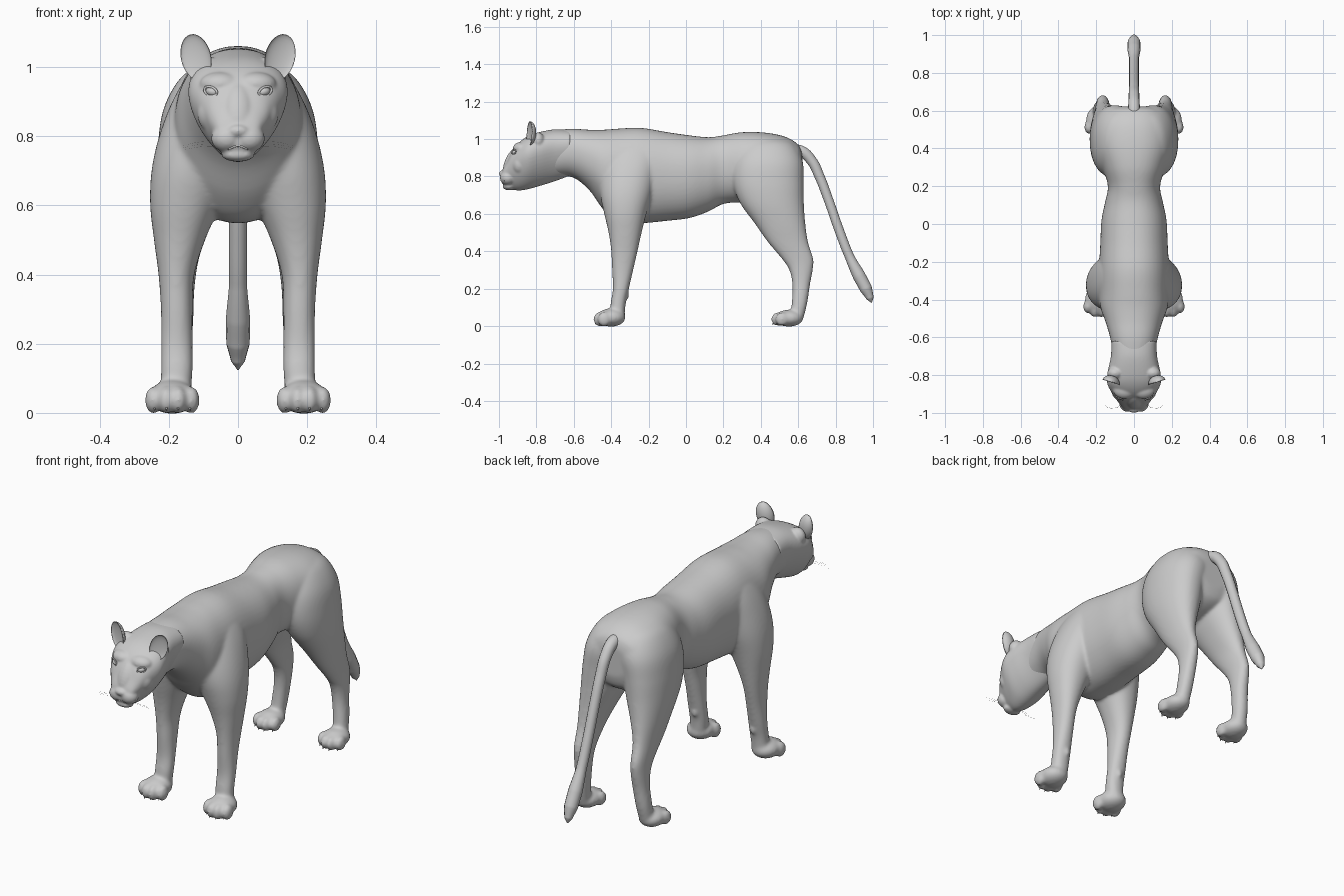
import bpy, bmesh, math
from mathutils import Matrix, Vector

old = bpy.data.objects.get("Cube")
if old:
    bpy.data.objects.remove(old)

grey = bpy.data.materials.new("plain_grey")
grey.use_nodes = True
shade = (0.6, 0.6, 0.6, 1)
grey.diffuse_color = shade
grey.node_tree.nodes["Principled BSDF"].inputs["Base Color"].default_value = shade


def spline(rows, steps=5):
    """Catmull-Rom interpolation through rows of numbers."""
    out = []
    for i in range(len(rows) - 1):
        quad = [rows[max(i - 1, 0)], rows[i], rows[i + 1], rows[min(i + 2, len(rows) - 1)]]
        for s in range(steps):
            t = s / steps
            out.append([b + 0.5 * t * (c - a + t * (2*a - 5*b + 4*c - d + t * (3*(b - c) + d - a)))
                        for a, b, c, d in zip(*quad)])
    return out + [list(rows[-1])]


def power(v, e):
    return math.copysign(abs(v) ** e, v)


def loft(bm, rows, place, taper=0.0, roundness=0.92, sides=48):
    """Rows of (position, min a, max a, min b, max b) become a closed skin."""
    rings = []
    for pos, a0, a1, b0, b1 in spline(rows):
        ring = []
        for k in range(sides):
            ang = math.tau * k / sides
            u, v = power(math.cos(ang), roundness), power(math.sin(ang), roundness)
            a = (a0 + a1) / 2 + (a1 - a0) / 2 * u * (1 + taper * v)
            ring.append(bm.verts.new(place(pos, a, (b0 + b1) / 2 + (b1 - b0) / 2 * v)))
        rings.append(ring)
    for r, q in zip(rings, rings[1:]):
        for k in range(sides):
            n = (k + 1) % sides
            bm.faces.new((r[k], r[n], q[n], q[k]))
    bm.faces.new(rings[0][::-1])
    bm.faces.new(rings[-1])


def ball(bm, centre, radii, turn=(0, 0, 0)):
    m = Matrix.Translation(centre)
    for ang, axis in zip(turn, "XYZ"):
        m = m @ Matrix.Rotation(math.radians(ang), 4, axis)
    m = m @ Matrix.Diagonal((*radii, 1))
    return bmesh.ops.create_uvsphere(bm, u_segments=24, v_segments=14, radius=1, matrix=m)["verts"]


def finish(name, bm, voxel=0, smooth=0):
    bmesh.ops.recalc_face_normals(bm, faces=bm.faces)
    mesh = bpy.data.meshes.new(name)
    bm.to_mesh(mesh)
    bm.free()
    mesh.materials.append(grey)
    for p in mesh.polygons:
        p.use_smooth = True
    ob = bpy.data.objects.new(name, mesh)
    bpy.context.collection.objects.link(ob)
    if voxel:
        mod = ob.modifiers.new("Blend", "REMESH")
        mod.mode, mod.voxel_size, mod.use_smooth_shade = "VOXEL", voxel, True
        mod = ob.modifiers.new("Soften", "SMOOTH")
        mod.factor, mod.iterations = 0.5, smooth


def tube(name, pts, depth):
    """Points of (x, y, z, relative radius)."""
    cu = bpy.data.curves.new(name, "CURVE")
    cu.dimensions, cu.bevel_depth, cu.bevel_resolution = "3D", depth, 5
    cu.use_fill_caps = True
    sp = cu.splines.new("BEZIER")
    sp.bezier_points.add(len(pts) - 1)
    for bp, (x, y, z, r) in zip(sp.bezier_points, pts):
        bp.co, bp.radius = (x, y, z), r
        bp.handle_left_type = bp.handle_right_type = "AUTO"
    cu.materials.append(grey)
    bpy.context.collection.objects.link(bpy.data.objects.new(name, cu))


def along_y(pos, a, b):
    return (a, pos, b)


def symmetric(rows):
    return [(y, -w, w, z0, z1) for y, w, z0, z1 in rows]


# Torso and neck: y, half width, bottom, top
torso = symmetric([
    (-.76, .1, .79, 1.04), (-.62, .122, .8, 1.055), (-.52, .15, .73, 1.05),
    (-.44, .178, .62, 1.05), (-.36, .185, .555, 1.056), (-.24, .185, .55, 1.06),
    (-.1, .178, .563, 1.037), (.02, .172, .578, 1.02), (.12, .152, .613, 1.01),
    (.2, .138, .653, 1.02), (.3, .165, .66, 1.037), (.42, .2, .64, 1.035),
    (.53, .19, .66, 1.013), (.6, .15, .7, .97), (.622, .09, .76, .92)])
# Legs: z, inner x, outer x, front y, back y
foreleg = [
    (.03, .14, .225, -.41, -.33), (.12, .131, .223, -.403, -.322), (.2, .131, .223, -.391, -.305),
    (.3, .131, .223, -.395, -.282), (.4, .126, .23, -.4, -.259), (.5, .095, .243, -.414, -.237),
    (.6, .05, .254, -.437, -.212), (.7, 0, .25, -.458, -.18), (.8, -.05, .228, -.463, -.15),
    (.9, -.08, .19, -.45, -.12), (.98, -.08, .14, -.41, -.13), (1.03, -.06, .07, -.37, -.17)]
hindleg = [
    (.03, .15, .22, .55, .625), (.12, .142, .217, .565, .648), (.22, .132, .207, .569, .663),
    (.3, .128, .204, .552, .678), (.36, .126, .205, .512, .681), (.45, .112, .213, .437, .653),
    (.55, .075, .225, .367, .638), (.66, .03, .234, .288, .63), (.77, 0, .232, .25, .628),
    (.88, -.04, .215, .25, .625), (.97, -.06, .165, .29, .585), (1.01, -.06, .1, .34, .52)]

body = bmesh.new()
loft(body, torso, along_y, taper=0.05)
for side in (1, -1):
    for leg, px, py, size in ((foreleg, .19, -.4, 1), (hindleg, .19, .55, .92)):
        loft(body, leg, lambda z, x, y: (side * x, y, z))
        # Paw with four toes
        ball(body, (side * px, py, .046 * size), (.07 * size, .077, .049 * size))
        for toe in range(4):
            off = toe - 1.5
            reach = .062 - .011 * off * off
            ball(body, (side * (px + off * .037 * size), py - reach, .037),
                 (.024 * size, .036, .04 * size))
    # Wrist pad
    ball(body, (side * .17, -.319, .165), (.016, .016, .024))
finish("body", body, 0.0075, 14)

# Head: y, half width, bottom, top
head_rows = symmetric([
    (-.985, .036, .772, .82), (-.975, .055, .755, .848), (-.955, .07, .738, .888),
    (-.93, .088, .73, .938), (-.89, .113, .725, .985), (-.84, .134, .733, 1.018),
    (-.78, .13, .75, 1.038), (-.7, .115, .775, 1.052), (-.62, .112, .805, 1.048)])
head = bmesh.new()
loft(head, head_rows, along_y, taper=0.34)
# Nose bridge, chin, nose
ball(head, (0, -.927, .875), (.05, .042, .09), (-24, 0, 0))
ball(head, (0, -.948, .746), (.048, .032, .02))
ball(head, (0, -.98, .815), (.032, .02, .018))
for side in (1, -1):
    # Muzzle, brow, cheek, ear root
    ball(head, (side * .032, -.953, .793), (.046, .042, .04))
    ball(head, (side * .05, -.876, .95), (.062, .05, .036))
    ball(head, (side * .062, -.89, .865), (.056, .045, .06))
    ball(head, (side * .098, -.79, .99), (.044, .035, .046), (0, side * 20, 0))
finish("head", head, 0.005, 10)

for side, label in ((1, "left"), (-1, "right")):
    # Cupped ear, hollow towards the front, narrowing to its root
    bm = bmesh.new()
    for v in ball(bm, (0, 0, 0), (.045, .036, .068)):
        if v.co.y < 0:
            v.co.y *= -0.35
    bmesh.ops.transform(bm, verts=bm.verts, matrix=Matrix.Translation((side * .122, -.838, 1.028))
                        @ Matrix.Rotation(side * .3, 4, "Z") @ Matrix.Rotation(side * .25, 4, "Y"))
    finish(label + "_ear", bm)
    # Eye and lids
    bm = bmesh.new()
    ball(bm, (side * .074, -.914, .928), (.02, .017, .014), (0, side * -15, side * 25))
    finish(label + "_eye", bm)
    rim = []
    for k in range(13):
        ang = math.tau * k / 12
        p = Matrix.Rotation(side * .5, 3, "Z") @ Vector((.021 * math.cos(ang), -.01, .013 * math.sin(ang)))
        rim.append((side * .074 + p.x, -.912 + p.y, .928 + p.z + p.x * side * .25, 1))
    tube(label + "_eyelids", rim, .0035)
    # Whiskers
    for k in range(3):
        z = .785 - k * .007
        tube(f"{label}_whisker_{k + 1}", [(side * .06, -.96, z, 1), (side * .11, -.975, z - .002, .8),
                                          (side * .16, -.97 + k * .006, z - .012, .3)], .0003)
    # Claws
    for px, py, place in ((.19, -.4, "front"), (.19, .55, "hind")):
        bm = bmesh.new()
        for toe in range(4):
            off = toe - 1.5
            spot = Vector((side * (px + off * .034), py - .085 + .011 * off * off, .016))
            bmesh.ops.create_cone(bm, cap_ends=True, segments=10, radius1=.007, radius2=.001, depth=.02,
                                  matrix=Matrix.Translation(spot) @ Matrix.Rotation(2.6, 4, "X"))
        finish(f"{label}_{place}_claws", bm)

# Mouth line
tube("mouth", [(-.05, -.95, .757, .4), (-.025, -.979, .764, 1), (0, -.982, .772, 1),
               (.025, -.979, .764, 1), (.05, -.95, .757, .4)], .003)

# Tail with a thicker tip
tube("tail", [(0, .54, .94, 1.2), (0, .615, .935, 1.15), (0, .672, .884, 1.05), (0, .714, .8, 1),
              (0, .762, .675, .95), (0, .82, .51, .95), (0, .875, .37, .95), (0, .925, .27, 1.3),
              (0, .962, .2, 1.25), (0, .984, .15, .75), (0, .992, .125, .1)], .027)
